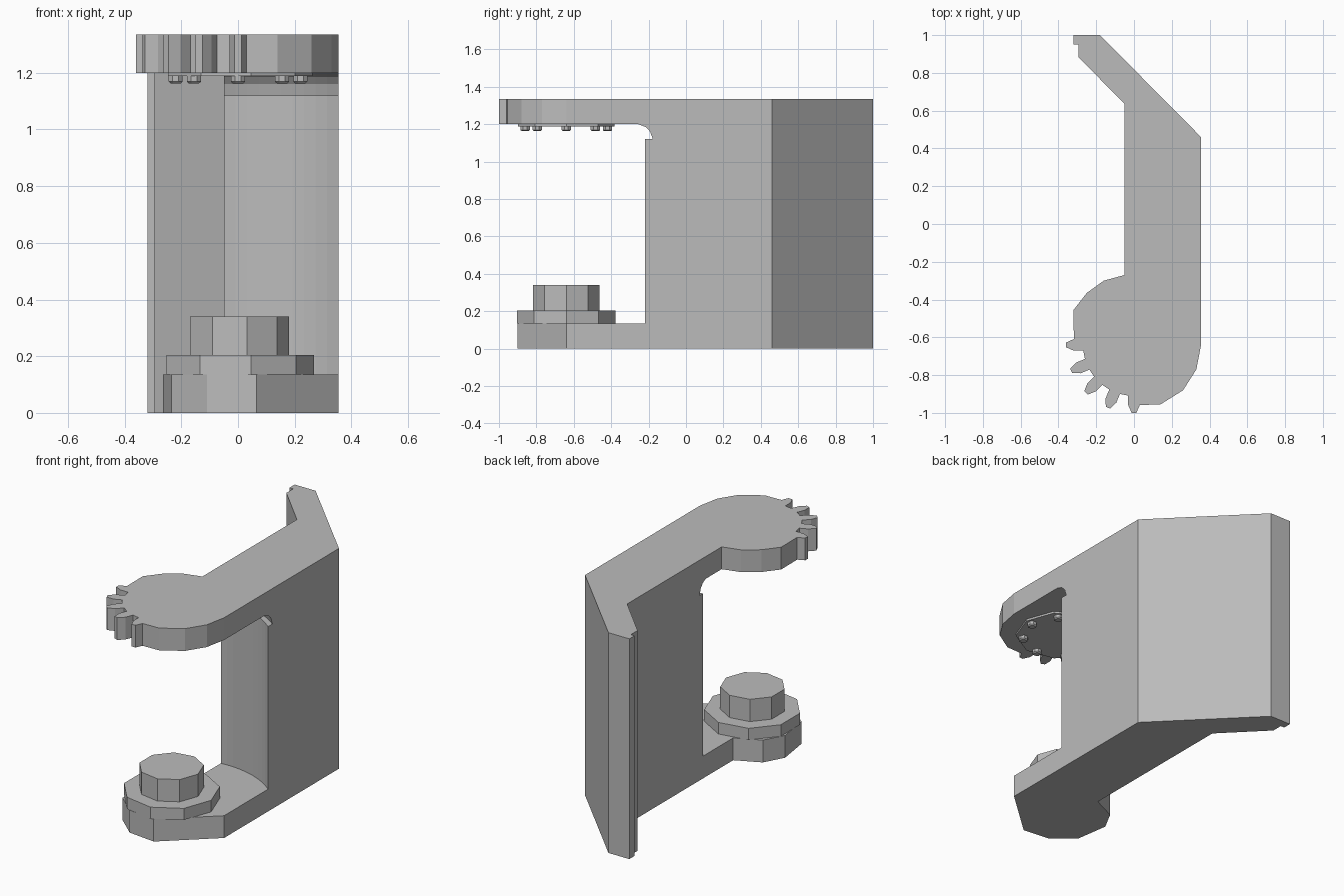
import bpy, bmesh
from math import sin, cos, radians, sqrt

if "Cube" in bpy.data.objects:
    bpy.data.objects.remove(bpy.data.objects["Cube"])

PIVOT_Y = -0.64
LEFT, RIGHT = 0.355, -0.05
HEIGHT = 1.335

metal = bpy.data.materials.new("plain grey")
metal.use_nodes = True
GREY = (0.5, 0.5, 0.5, 1)
metal.diffuse_color = GREY
metal.node_tree.nodes["Principled BSDF"].inputs["Base Color"].default_value = GREY


def polar(r, degrees):
    a = radians(degrees)
    return (r * cos(a), PIVOT_Y + r * sin(a))


def loft(name, layers):
    """Solid skinned through (outline, z) layers of equal point count."""
    bm = bmesh.new()
    rings = [[bm.verts.new((x, y, z)) for x, y in pts] for pts, z in layers]
    n = len(rings[0])
    bm.faces.new(rings[0])
    bm.faces.new(rings[-1])
    for a, b in zip(rings, rings[1:]):
        for i in range(n):
            j = (i + 1) % n
            bm.faces.new((a[i], a[j], b[j], b[i]))
    bmesh.ops.recalc_face_normals(bm, faces=bm.faces)
    mesh = bpy.data.meshes.new(name)
    bm.to_mesh(mesh)
    bm.free()
    mesh.materials.append(metal)
    obj = bpy.data.objects.new(name, mesh)
    bpy.context.collection.objects.link(obj)
    return obj


def slab(name, pts, z0, z1):
    return loft(name, [(pts, z0), (pts, z1)])


def disc(name, r, z0, z1, sides=9):
    pts = [polar(r, 360 * i / sides) for i in range(sides)]
    return slab(name, pts, z0, z1)


def union(target, other):
    mod = target.modifiers.new("join", 'BOOLEAN')
    mod.operation = 'UNION'
    mod.solver = 'EXACT'
    mod.object = other
    bpy.context.view_layer.objects.active = target
    bpy.ops.object.modifier_apply(modifier=mod.name)
    bpy.data.objects.remove(other)


# Bent wall outline, running round the back with its small lip
back = [(LEFT, 0.46), (-0.18, 1.0), (-0.32, 1.0), (-0.32, 0.95),
        (-0.295, 0.95), (-0.295, 0.885), (RIGHT, 0.635)]


def wall_outline(r, steps=10):
    xs = [RIGHT + (LEFT - RIGHT) * i / steps for i in range(steps + 1)]
    return back + [(x, PIVOT_Y + sqrt(r * r - x * x)) for x in xs]


# Wall with a hollow front edge and a fillet under the top arm
profile = [(0.55, 0.135), (0.55, 1.12), (0.583, 1.12), (0.572, 1.16),
           (0.553, 1.185), (0.525, 1.2)]
body = loft("bracket_body", [(wall_outline(r), z) for r, z in profile])

# Lower arm
lower = back + [(RIGHT, -0.38), (-0.2, -0.45), (-0.265, -0.57), (-0.235, -0.77),
                (-0.11, -0.88), (0.065, -0.9), (LEFT, PIVOT_Y)]
union(body, slab("lower_arm", lower, 0, 0.135))

# Upper arm with five gear teeth
tooth = [(-6.5, 0.27), (-5.5, 0.32), (-2, 0.36), (2, 0.36), (5.5, 0.32), (6.5, 0.27)]
teeth = [polar(r, 180 + 22.5 * i + a) for i in range(5) for a, r in tooth][1:-1]
upper = back + [(RIGHT, -0.27), (-0.16, -0.3), (-0.25, -0.365), (-0.32, -0.455)]
upper += teeth + [(0.14, -0.955), (0.26, -0.88), (0.33, -0.77), (LEFT, PIVOT_Y)]
union(body, slab("upper_arm", upper, 1.2, HEIGHT))

# Stepped boss on the lower arm
disc("boss_flange", 0.268, 0.135, 0.205)
disc("boss_head", 0.18, 0.205, 0.34)

# Plate and ring of bolts under the upper arm
disc("bolt_plate", 0.262, 1.188, 1.2)
for i in range(8):
    cx, cy = polar(0.22, 45 * i)

    def ring(r):
        return [(cx + r * cos(radians(45 * k + 22.5)),
                 cy + r * sin(radians(45 * k + 22.5))) for k in range(8)]
    loft(f"bolt_{i + 1}", [(ring(0.02), 1.163), (ring(0.027), 1.169), (ring(0.027), 1.188)])
